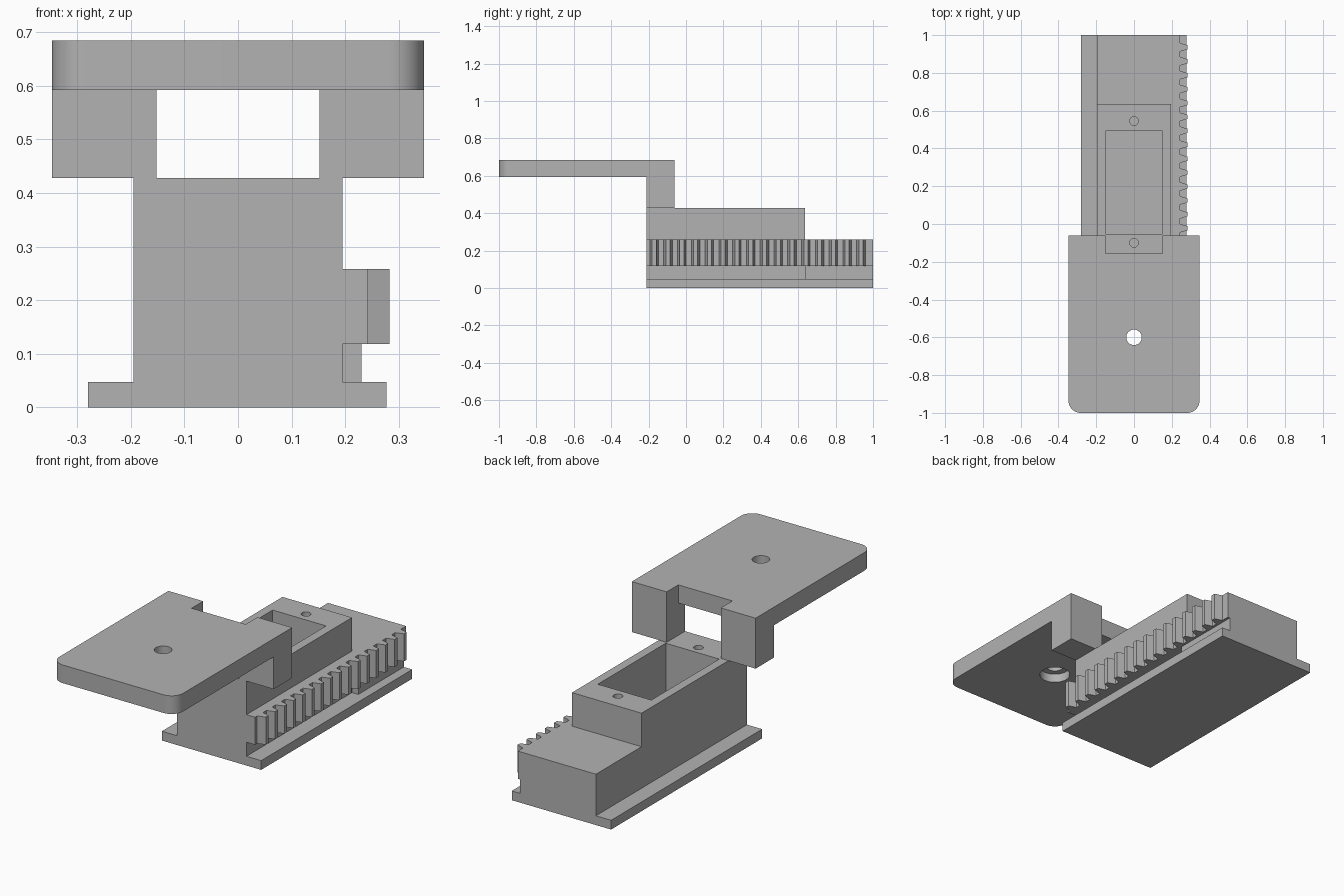
import bpy, bmesh, math
from mathutils import Matrix

default = bpy.data.objects.get("Cube")
if default:
    bpy.data.objects.remove(default, do_unlink=True)

grey = bpy.data.materials.new("plain grey")
grey.use_nodes = True
grey.diffuse_color = (0.45, 0.45, 0.45, 1)
grey.node_tree.nodes["Principled BSDF"].inputs["Base Color"].default_value = (0.45, 0.45, 0.45, 1)


def prism(name, outline, low, high, axis="z"):
    """Extrude an outline along z, or a (y, z) outline along x."""
    bm = bmesh.new()
    if axis == "z":
        points, step = [(u, v, low) for u, v in outline], (0, 0, high - low)
    else:
        points, step = [(low, u, v) for u, v in outline], (high - low, 0, 0)
    face = bm.faces.new([bm.verts.new(p) for p in points])
    result = bmesh.ops.extrude_face_region(bm, geom=[face])
    moved = [g for g in result["geom"] if isinstance(g, bmesh.types.BMVert)]
    bmesh.ops.translate(bm, verts=moved, vec=step)
    bmesh.ops.recalc_face_normals(bm, faces=bm.faces)
    mesh = bpy.data.meshes.new(name)
    bm.to_mesh(mesh)
    bm.free()
    mesh.materials.append(grey)
    obj = bpy.data.objects.new(name, mesh)
    bpy.context.collection.objects.link(obj)
    return obj


def box(name, x, y, z):
    return prism(name, [(x[0], y[0]), (x[1], y[0]), (x[1], y[1]), (x[0], y[1])], *z)


def arc(cx, cy, r, start, end, n):
    return [(cx + r * math.cos(math.radians(start + (end - start) * i / n)),
             cy + r * math.sin(math.radians(start + (end - start) * i / n)))
            for i in range(n + 1)]


def hole(name, y, r, low, high):
    return prism(name, arc(0, y, r, 0, 360, 32)[:-1], low, high)


def combine(target, tool, operation):
    mod = target.modifiers.new(operation, "BOOLEAN")
    mod.operation, mod.object, mod.solver = operation, tool, "EXACT"
    bpy.ops.object.select_all(action="DESELECT")
    bpy.context.view_layer.objects.active = target
    target.select_set(True)
    bpy.ops.object.modifier_apply(modifier=mod.name)
    bpy.data.objects.remove(tool, do_unlink=True)


FRONT, BACK, STEP = -0.21, 1.0, 0.635
FLANGE, RACK_LOW, RACK_TOP, BODY_TOP = 0.047, 0.118, 0.258, 0.428

# Stepped body with a deep pocket and two blind screw holes
body = prism("stepped_body", [(FRONT, 0), (BACK, 0), (BACK, RACK_TOP), (STEP, RACK_TOP),
                              (STEP, BODY_TOP), (FRONT, BODY_TOP)], -0.195, 0.195, "x")
combine(body, box("pocket", (-0.15, 0.15), (-0.052, 0.492), (FLANGE, 0.6)), "DIFFERENCE")
for y in (-0.1, 0.545):
    combine(body, hole("screw_hole", y, 0.023, 0.28, 0.6), "DIFFERENCE")

# Guide flanges along both lower sides, and the rear support under the rack
box("right_guide_flange", (-0.28, -0.195), (FRONT, BACK), (0, FLANGE))
box("left_guide_flange", (0.195, 0.277), (FRONT, BACK), (0, FLANGE))
box("rack_support", (0.195, 0.23), (STEP, BACK), (FLANGE, RACK_LOW))

# Toothed rack on the left side
ROOT, TIP, PITCH = 0.243, 0.283, 0.0737
outline = [(0.195, FRONT), (ROOT, FRONT)]
for i in range(16):
    c = -0.17 + PITCH * i
    outline += [(ROOT, c - 0.023), (TIP, c - 0.011), (TIP, c + 0.011), (ROOT, c + 0.023)]
outline += [(ROOT, BACK), (0.195, BACK)]
prism("toothed_rack", outline, RACK_LOW, RACK_TOP)

# Raised plate with rounded front corners and a notched rear edge
W, REAR, NOTCH, R = 0.347, -0.062, -0.155, 0.065
outline = arc(-W + R, -1 + R, R, 180, 270, 12) + arc(W - R, -1 + R, R, 270, 360, 12)
outline += [(W, REAR), (0.152, REAR), (0.152, NOTCH), (-0.152, NOTCH), (-0.152, REAR), (-W, REAR)]
plate = prism("raised_plate", outline, 0.592, 0.684)
combine(plate, hole("plate_hole", -0.6, 0.041, 0.5, 0.8), "DIFFERENCE")
combine(plate, hole("counterbore", -0.6, 0.073, 0.5, 0.637), "DIFFERENCE")

# Posts joining the plate to the body
for name, s in (("left_post", 1), ("right_post", -1)):
    box(name, sorted((s * 0.152, s * W)), (FRONT, REAR), (BODY_TOP, 0.592))

# Smooth the round walls, keep edges crisp
for obj in (plate, body):
    bpy.ops.object.select_all(action="DESELECT")
    obj.select_set(True)
    bpy.context.view_layer.objects.active = obj
    bpy.ops.object.shade_smooth_by_angle(angle=math.radians(30))
